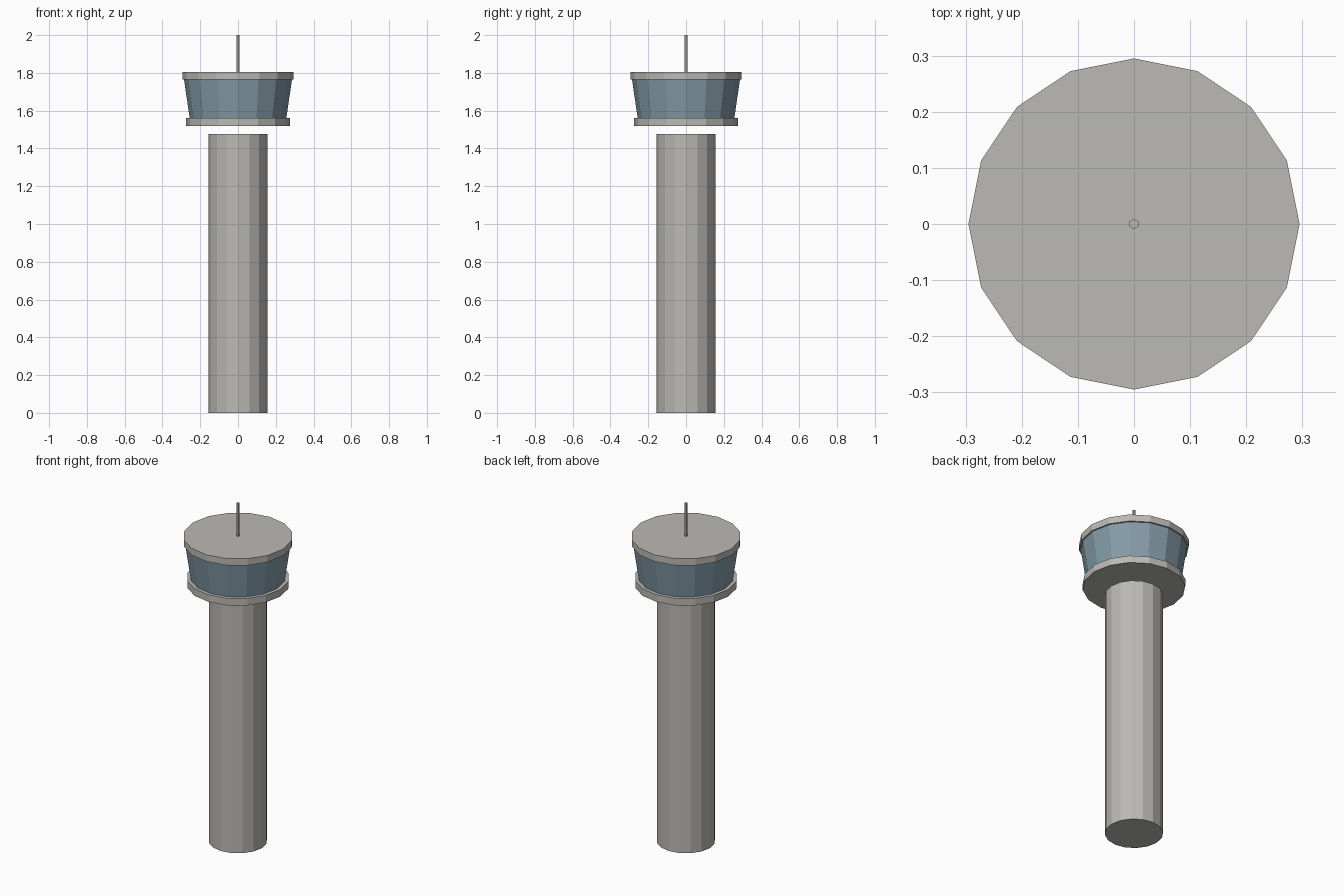
import bpy

cube = bpy.data.objects.get("Cube")
if cube:
    bpy.data.objects.remove(cube, do_unlink=True)


def material(name, colour):
    mat = bpy.data.materials.new(name)
    mat.use_nodes = True
    mat.diffuse_color = colour
    mat.node_tree.nodes["Principled BSDF"].inputs["Base Color"].default_value = colour
    return mat


concrete = material("concrete grey", (0.50, 0.49, 0.46, 1))
glass = material("blue grey glass", (0.23, 0.33, 0.39, 1))


def drum(name, sides, bottom, top, low_radius, high_radius, mat):
    """Flat-sided drum between two heights, tapering if the radii differ."""
    bpy.ops.mesh.primitive_cone_add(
        vertices=sides, radius1=low_radius, radius2=high_radius,
        depth=top - bottom, location=(0, 0, (bottom + top) / 2))
    obj = bpy.context.object
    obj.name = obj.data.name = name
    obj.data.materials.append(mat)
    return obj


# Shaft, standing clear of the cabin above it
drum("tower_shaft", 16, 0, 1.476, 0.157, 0.157, concrete)

# Cabin: floor slab, outward-leaning windows and roof slab
drum("cabin_floor", 16, 1.52, 1.562, 0.276, 0.276, concrete)
drum("cabin_windows", 16, 1.562, 1.766, 0.256, 0.286, glass)
drum("cabin_roof", 16, 1.766, 1.806, 0.295, 0.295, concrete)

# Roof mast
drum("roof_mast", 6, 1.806, 2.0, 0.009, 0.009, concrete)
